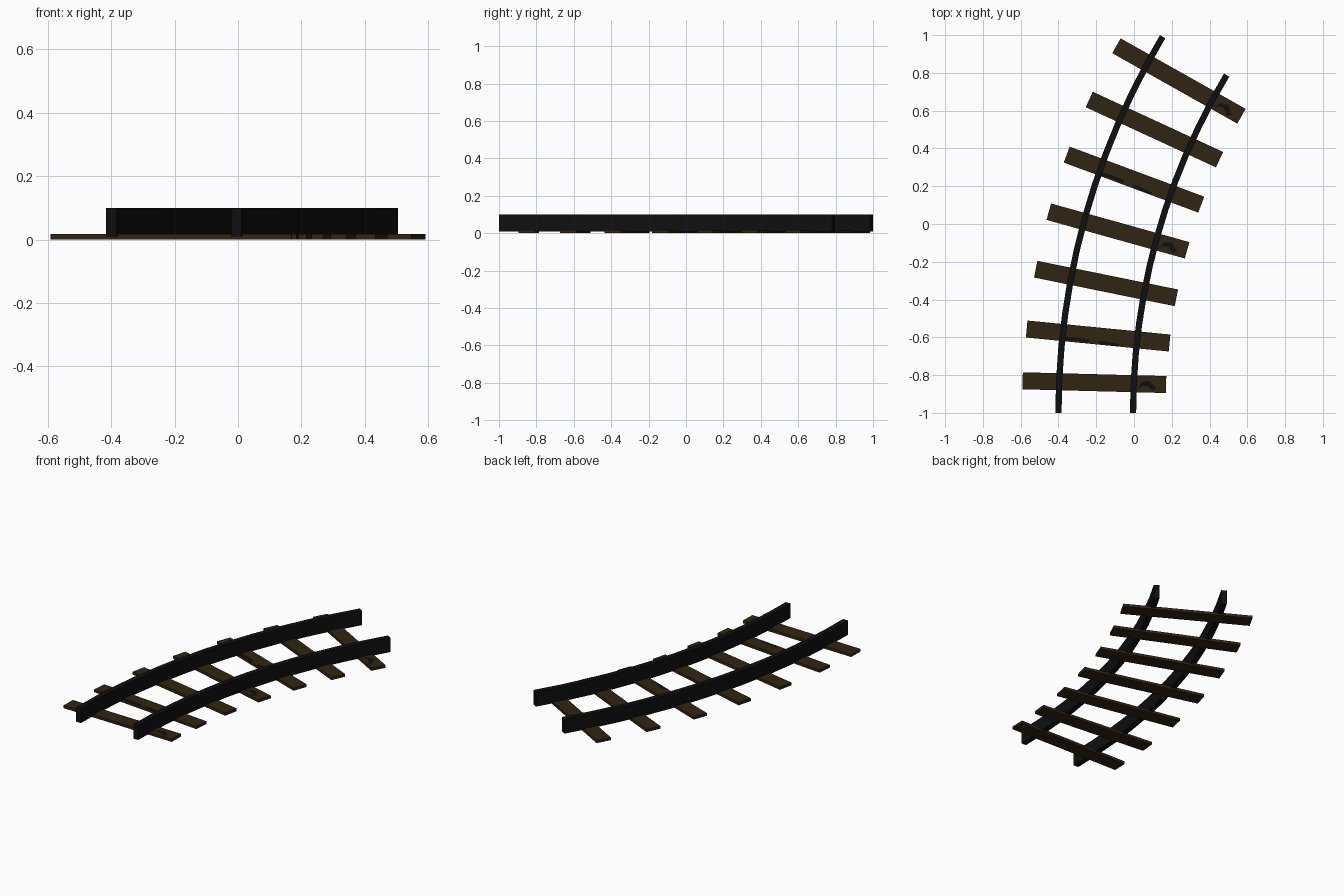
import bpy, bmesh, math
from mathutils import Matrix, Vector

if "Cube" in bpy.data.objects:
    bpy.data.objects.remove(bpy.data.objects["Cube"])

CX, CY = 3.47, -1.0            # centre of the curve
SWEEP = math.radians(30.97)
TIE_L, TIE_W, TIE_H = 0.76, 0.09, 0.017


def material(name, rgb):
    m = bpy.data.materials.new(name)
    m.diffuse_color = (*rgb, 1)
    m.use_nodes = True
    m.node_tree.nodes["Principled BSDF"].inputs["Base Color"].default_value = m.diffuse_color
    return m


wood = material("dark_brown_wood", (0.030, 0.018, 0.0062))
iron = material("black_iron", (0.0048, 0.0048, 0.0050))


def make_object(name, bm, mat):
    bmesh.ops.recalc_face_normals(bm, faces=bm.faces)
    me = bpy.data.meshes.new(name)
    bm.to_mesh(me)
    bm.free()
    me.materials.append(mat)
    ob = bpy.data.objects.new(name, me)
    bpy.context.collection.objects.link(ob)
    return ob


def rail(name, radius, half=0.0165, z0=0.01, z1=0.1, steps=12):
    """Rectangular bar swept along the arc."""
    bm = bmesh.new()
    rings = []
    for i in range(steps + 1):
        a = SWEEP * i / steps
        rings.append([bm.verts.new((CX - r * math.cos(a), CY + r * math.sin(a), z))
                      for r, z in ((radius - half, z0), (radius + half, z0),
                                   (radius + half, z1), (radius - half, z1))])
    for p, q in zip(rings, rings[1:]):
        for k in range(4):
            n = (k + 1) % 4
            bm.faces.new((p[k], p[n], q[n], q[k]))
    bm.faces.new(rings[0])
    bm.faces.new(rings[-1])
    make_object(name, bm, iron)


def tie(name, x, y, deg):
    bm = bmesh.new()
    bmesh.ops.create_cube(bm, size=1, matrix=Matrix.Diagonal((TIE_L, TIE_W, TIE_H, 1)))
    ob = make_object(name, bm, wood)
    ob.location = (x, y, TIE_H / 2)
    ob.rotation_euler.z = math.radians(deg)


def stain(name, outline, x, y, deg):
    """Thin dark plate on top of a tie, in the tie's own coordinates."""
    bm = bmesh.new()
    f = bm.faces.new([bm.verts.new((u, v, 0)) for u, v in outline])
    ext = bmesh.ops.extrude_face_region(bm, geom=[f])
    bmesh.ops.translate(bm, vec=Vector((0, 0, 0.001)),
                        verts=[g for g in ext["geom"] if isinstance(g, bmesh.types.BMVert)])
    ob = make_object(name, bm, iron)
    ob.location = (x, y, TIE_H - 0.0002)
    ob.rotation_euler.z = math.radians(deg)


# Rails
rail("outer_rail", 3.87)
rail("inner_rail", 3.475)

# Wooden ties: x, y, rotation
ties = [(-0.21, -0.84, -1.5), (-0.19, -0.593, -5.6), (-0.148, -0.315, -11.5),
        (-0.085, -0.037, -15.6), (0.0, 0.235, -20.4), (0.108, 0.50, -24.8),
        (0.238, 0.757, -29.4)]

# Dark stains repeat every third tie
chevron = [(0.23, -0.028), (0.25, 0.008), (0.29, 0.018), (0.33, -0.02),
           (0.31, -0.035), (0.28, -0.01), (0.255, -0.012)]
smear_a = [(-0.18, -0.042), (-0.17, -0.022), (-0.11, -0.02), (-0.045, -0.022),
           (-0.05, -0.04), (-0.11, -0.036)]
smear_b = [(0.0, -0.038), (0.02, -0.022), (0.07, -0.028), (0.115, -0.032),
           (0.115, -0.043), (0.05, -0.042)]

for i, t in enumerate(ties):
    tie(f"tie_{i + 1}", *t)
    for k, shape in enumerate([[chevron], [smear_a, smear_b], []][i % 3]):
        stain(f"tie_stain_{i + 1}_{k + 1}", shape, *t)
